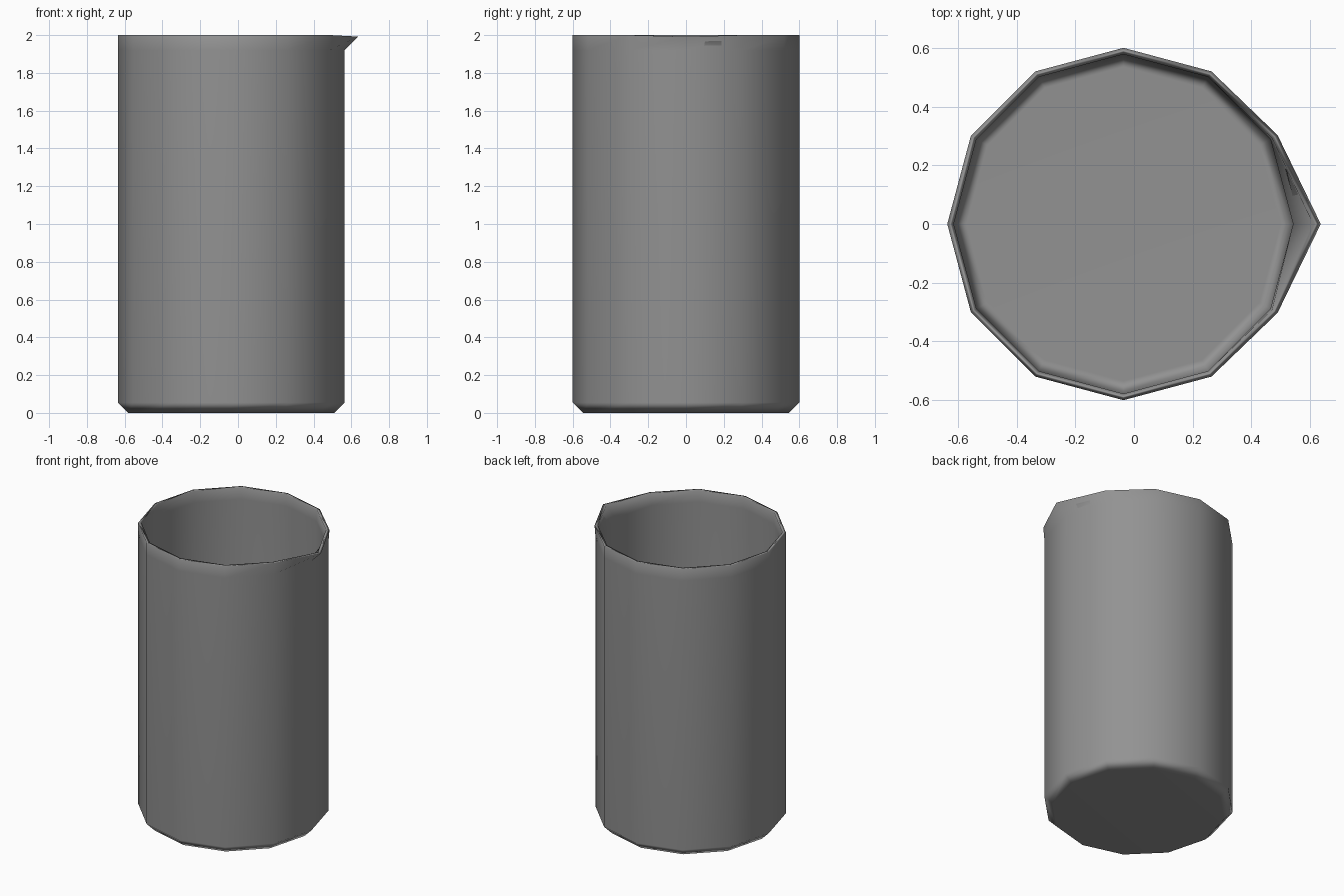
import bpy, bmesh, math

if "Cube" in bpy.data.objects:
    bpy.data.objects.remove(bpy.data.objects["Cube"])

SIDES = 12
CX = -0.036          # body axis; the spout makes the whole centred on x = 0

# (radius, height, spout push in x, outward push of its neighbours) outside up, inside down
profile = [
    (0.545, 0.0, 0, 0), (0.60, 0.055, 0, 0),            # chamfered foot
    (0.60, 1.92, 0, 0), (0.60, 2.0, 0.072, 0.006),      # outer wall and rim
    (0.578, 2.0, 0.068, 0.006), (0.578, 1.92, 0, 0),    # inner rim
    (0.578, 0.065, 0, 0), (0.535, 0.025, 0, 0),         # inner wall and floor
]

bm = bmesh.new()
rings = []
for r, z, tip, side in profile:
    ring = []
    for i in range(SIDES):
        a = 2 * math.pi * i / SIDES
        push = tip if i == 0 else side if i in (1, SIDES - 1) else 0
        dz = -0.008 if i == 0 and tip else 0
        ring.append(bm.verts.new((CX + (r + push) * math.cos(a), (r + push) * math.sin(a), z + dz)))
    rings.append(ring)

# Walls between the rings
for a, b in zip(rings, rings[1:]):
    for i in range(SIDES):
        j = (i + 1) % SIDES
        bm.faces.new((a[i], a[j], b[j], b[i]))

# Underside and inner floor
bm.faces.new(rings[0][::-1])
bm.faces.new(rings[-1])
bmesh.ops.recalc_face_normals(bm, faces=bm.faces)
for f in bm.faces:
    f.smooth = True

mesh = bpy.data.meshes.new("beaker")
bm.to_mesh(mesh)
bm.free()
beaker = bpy.data.objects.new("beaker", mesh)
bpy.context.collection.objects.link(beaker)

# Dark grey finish
grey = bpy.data.materials.new("dark_grey")
grey.diffuse_color = (0.29, 0.29, 0.29, 1)
grey.use_nodes = True
grey.node_tree.nodes["Principled BSDF"].inputs["Base Color"].default_value = grey.diffuse_color
mesh.materials.append(grey)

# Large faces dominate the smooth shading
beaker.modifiers.new("weighted_normals", 'WEIGHTED_NORMAL')
